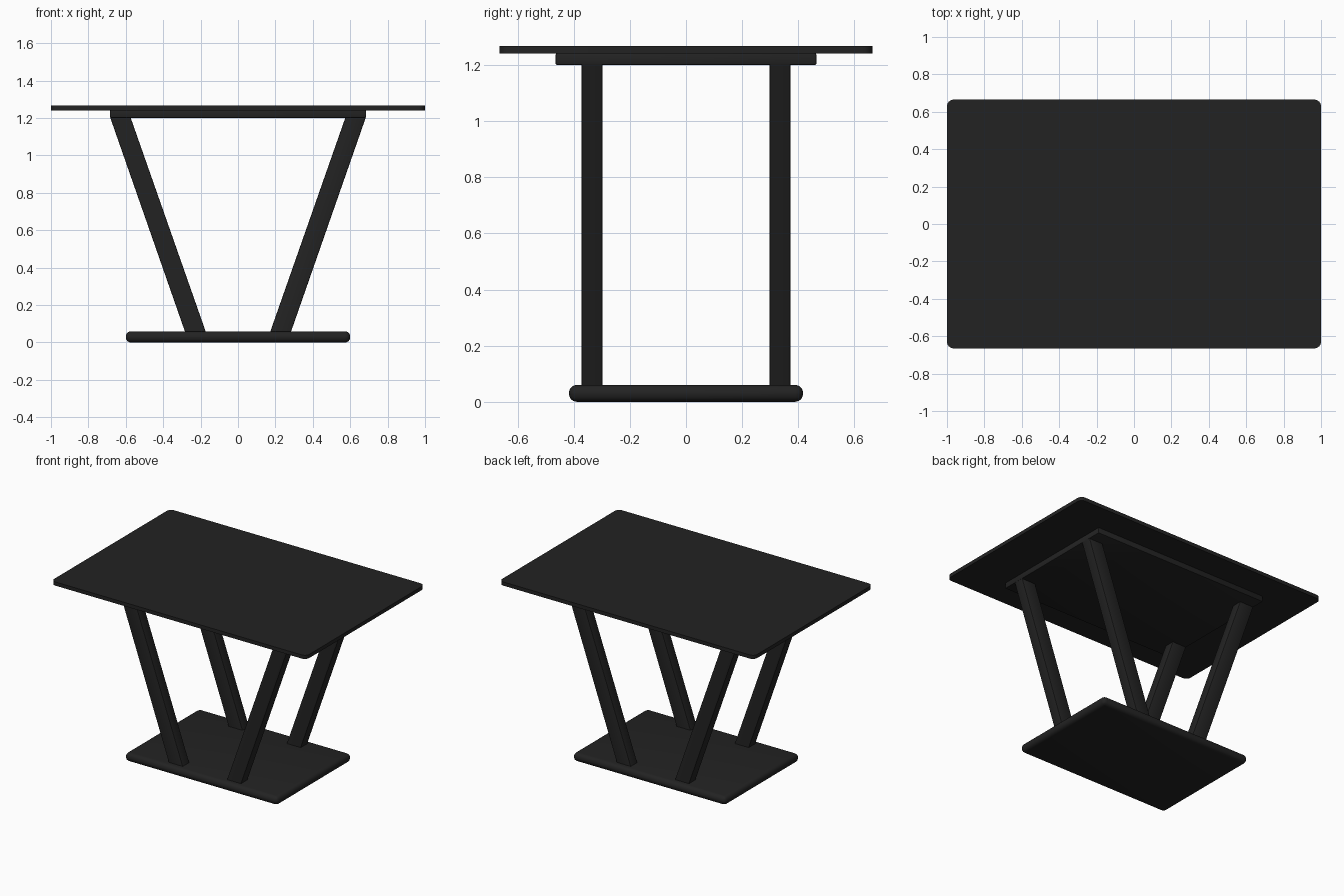
import bpy, bmesh

if "Cube" in bpy.data.objects:
    bpy.data.objects.remove(bpy.data.objects["Cube"])

black = bpy.data.materials.new("matte black")
black.diffuse_color = (0.0165, 0.0165, 0.0165, 1)
black.use_nodes = True
black.node_tree.nodes["Principled BSDF"].inputs["Base Color"].default_value = black.diffuse_color


def prism(name, bottom, top, bevel=0.0, segments=2, vertical_only=False):
    """Box between two rectangles (x0, x1, y0, y1, z), with bevelled edges."""
    bm = bmesh.new()
    rings = []
    for x0, x1, y0, y1, z in (bottom, top):
        rings.append([bm.verts.new(p) for p in
                      ((x0, y0, z), (x1, y0, z), (x1, y1, z), (x0, y1, z))])
    lo, hi = rings
    bm.faces.new(lo[::-1])
    bm.faces.new(hi)
    for i in range(4):
        j = (i + 1) % 4
        bm.faces.new((lo[i], lo[j], hi[j], hi[i]))
    edges = [e for e in bm.edges
             if not vertical_only or abs(e.verts[0].co.z - e.verts[1].co.z) > 1e-5]
    bmesh.ops.bevel(bm, geom=edges, offset=bevel, segments=segments,
                    profile=0.5, affect='EDGES', clamp_overlap=True)
    bmesh.ops.recalc_face_normals(bm, faces=bm.faces[:])
    mesh = bpy.data.meshes.new(name)
    bm.to_mesh(mesh)
    bm.free()
    mesh.materials.append(black)
    obj = bpy.data.objects.new(name, mesh)
    bpy.context.collection.objects.link(obj)
    bpy.ops.object.select_all(action='DESELECT')
    obj.select_set(True)
    bpy.context.view_layer.objects.active = obj
    bpy.ops.object.shade_smooth_by_angle(angle=0.6)
    return obj


def slab(name, hx, hy, z0, z1, bevel, segments, vertical_only=False):
    return prism(name, (-hx, hx, -hy, hy, z0), (-hx, hx, -hy, hy, z1),
                 bevel, segments, vertical_only)


# Tabletop with rounded plan corners, and the plate beneath it
slab("tabletop", 1.0, 0.665, 1.241, 1.267, 0.035, 6, vertical_only=True)
slab("support_plate", 0.685, 0.465, 1.20, 1.242, 0.006, 2)

# Base plate with fully rounded rim
slab("base_plate", 0.6, 0.417, 0.0, 0.06, 0.028, 6)

# Four legs splayed outwards along x
for sx, side in ((-1, "left"), (1, "right")):
    for sy, end in ((-1, "front"), (1, "back")):
        xb = sorted((sx * 0.168, sx * 0.279))
        xt = sorted((sx * 0.575, sx * 0.684))
        y = sorted((sy * 0.297, sy * 0.372))
        prism(f"{end}_{side}_leg", (*xb, *y, 0.045), (*xt, *y, 1.205),
              0.005, 2, vertical_only=True)
